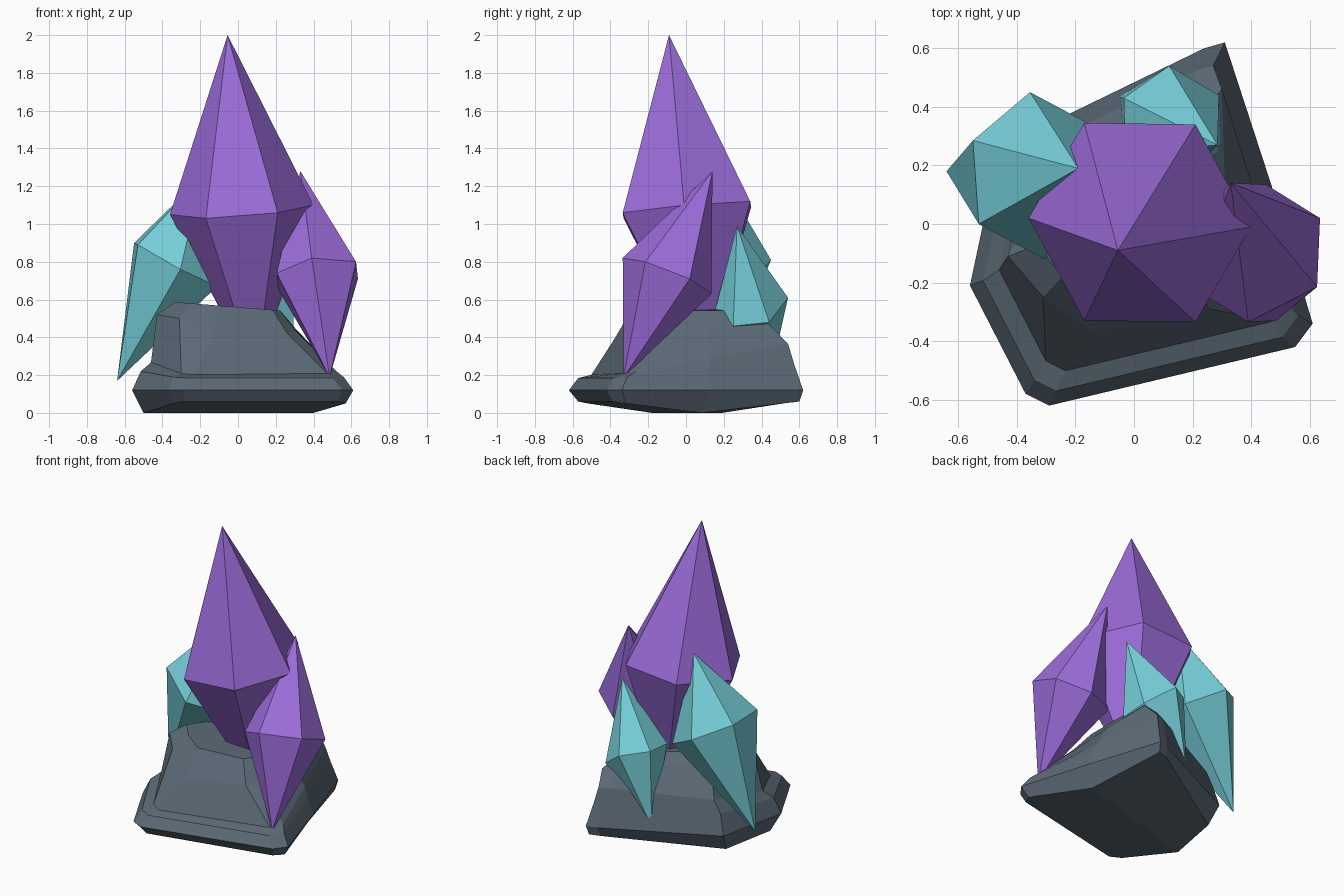
import bpy, bmesh
from mathutils import Vector

cube = bpy.data.objects.get("Cube")
if cube:
    bpy.data.objects.remove(cube, do_unlink=True)


def make_material(name, colour):
    mat = bpy.data.materials.new(name)
    mat.use_nodes = True
    mat.diffuse_color = (*colour, 1)
    mat.node_tree.nodes["Principled BSDF"].inputs["Base Color"].default_value = (*colour, 1)
    return mat


purple = make_material("amethyst purple", (0.33, 0.15, 0.70))
teal = make_material("pale teal", (0.18, 0.62, 0.69))
slate = make_material("slate grey", (0.105, 0.143, 0.18))


def finish(bm, name, material):
    bmesh.ops.recalc_face_normals(bm, faces=bm.faces[:])
    mesh = bpy.data.meshes.new(name)
    bm.to_mesh(mesh)
    bm.free()
    mesh.materials.append(material)
    obj = bpy.data.objects.new(name, mesh)
    bpy.context.collection.objects.link(obj)
    return obj


def crystal(name, material, tip, root, centre, half_girdle):
    """Six-sided double pyramid; half the girdle is mirrored through its centre."""
    bm = bmesh.new()
    centre = Vector(centre)
    half = [Vector(p) for p in half_girdle]
    girdle = [bm.verts.new(p) for p in half + [2 * centre - p for p in half]]
    for end in (tip, root):
        apex = bm.verts.new(end)
        for i, vert in enumerate(girdle):
            bm.faces.new((vert, girdle[(i + 1) % len(girdle)], apex))
    return finish(bm, name, material)


def layer(outline, scale, shift, height, tilt_x=0, tilt_y=0):
    """Scale and shift an outline, then lay it on a tilted plane."""
    ring = []
    for point in outline:
        x = point[0] * scale + shift[0]
        y = point[1] * scale + shift[1]
        ring.append((x, y, height + tilt_x * x + tilt_y * y))
    return ring


def rock(name, material, layers):
    """Loft the layers; the underside folds along a line across the middle."""
    bm = bmesh.new()
    rings = [[bm.verts.new(p) for p in ring] for ring in layers]
    count = len(rings[0])
    for lower, upper in zip(rings, rings[1:]):
        for i in range(count):
            j = (i + 1) % count
            bm.faces.new((lower[i], lower[j], upper[j], upper[i]))
    under = rings[0]
    bm.faces.new(under[:6])
    bm.faces.new(under[5:] + under[:1])
    bm.faces.new(rings[-1])
    return finish(bm, name, material)


# Rock base: foot on the ground, widest plan, and the shoulder of the body
foot = [(-.50, -.18, 0), (-.34, -.52, .05), (-.28, -.57, .06), (.53, -.39, .06),
        (.57, -.32, .05), (.40, .08, 0), (.30, .60, .06), (.23, .58, .06), (-.43, .19, 0)]
plan = [(-.56, -.21), (-.37, -.58), (-.29, -.62), (.55, -.42),
        (.61, -.34), (.47, .13), (.31, .62), (.24, .60), (-.46, .26)]
shoulder = [(-.43, -.11, .52), (-.31, -.25, .50), (-.13, -.38, .39), (.26, -.29, .42),
            (.31, -.20, .43), (.31, .12, .44), (.30, .46, .45), (.18, .43, .46), (-.28, .14, .53)]
rock("rock_base", slate, [
    foot,
    layer(plan, 1, (0, 0), .12),
    layer(plan, .92, (0, 0), .225, -.02, .08),
    layer(plan, .84, (.01, .02), .28, -.03, .17),
    shoulder,
    layer(shoulder, .75, (-.01, .01), .56, -.08),
])

# Large central crystal
crystal("main_crystal", purple, (-.055, -.09, 2), (.09, .09, .2), (.02, .005, 1.075),
        [(-.36, .02, 1.05), (-.17, -.33, 1.03), (.21, -.335, 1.06)])

# Smaller purple crystal on the left side, its root sunk into the ledge
crystal("side_crystal", purple, (.33, .14, 1.28), (.485, -.33, .19), (.42, -.10, .725),
        [(.39, -.335, .82), (.625, -.215, .80), (.635, .02, .71)])

# Teal crystal on the right side
crystal("large_teal_crystal", teal, (-.19, .19, 1.25), (-.64, .18, .17), (-.33, .165, .785),
        [(-.355, .45, .81), (-.55, .285, .90), (-.53, 0, .89)])

# Teal crystal at the back
crystal("small_teal_crystal", teal, (.285, .27, .99), (-.05, .435, .14), (.13, .34, .55),
        [(.29, .44, .48), (.12, .54, .61), (-.035, .43, .64)])
